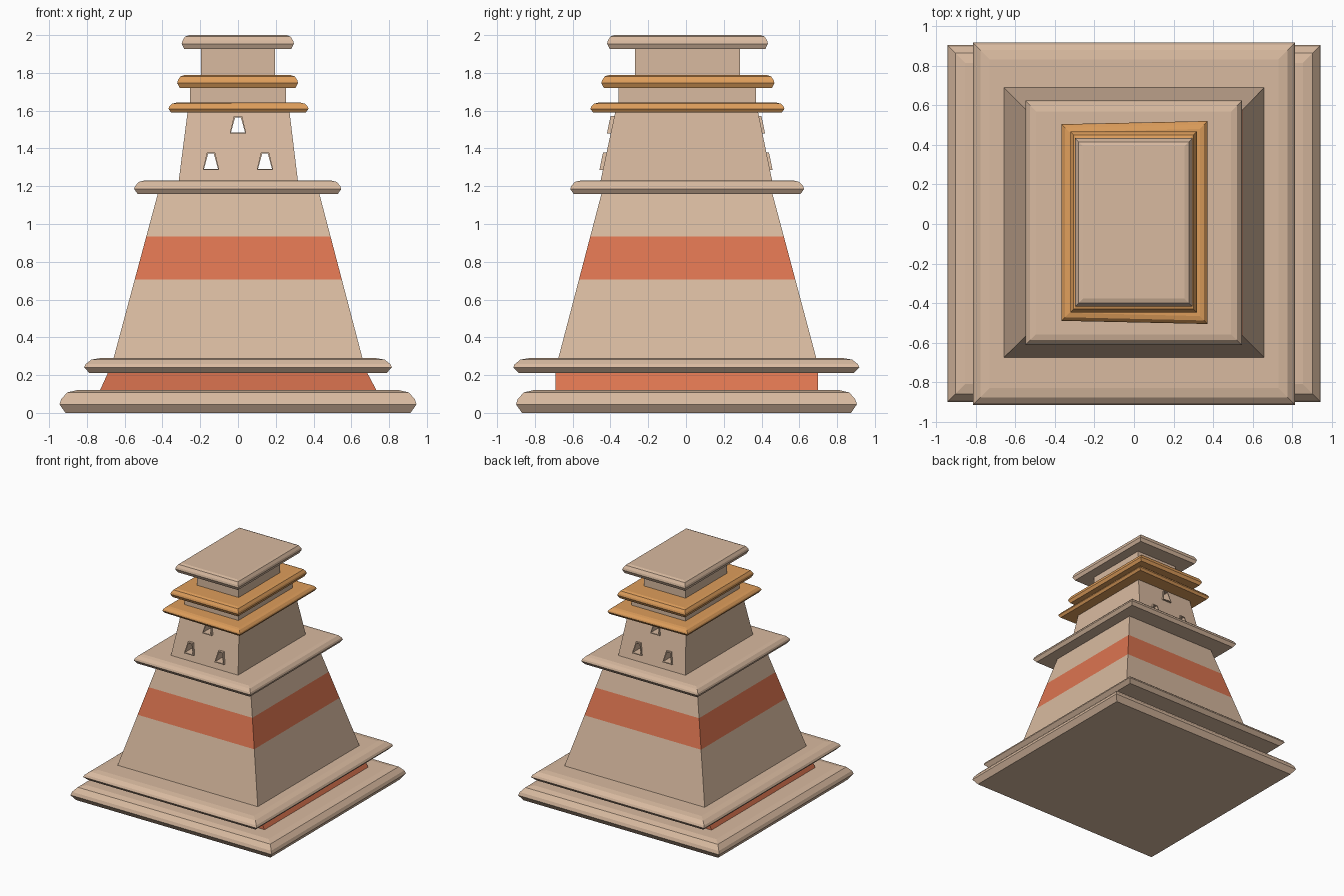
import bpy, bmesh

cube = bpy.data.objects.get("Cube")
if cube:
    bpy.data.objects.remove(cube)


def material(name, rgb):
    m = bpy.data.materials.new(name)
    m.use_nodes = True
    m.diffuse_color = (*rgb, 1)
    m.node_tree.nodes["Principled BSDF"].inputs["Base Color"].default_value = (*rgb, 1)
    return m


TAN = material("sandstone", (0.69, 0.49, 0.35))
RED = material("terracotta", (0.71, 0.175, 0.08))
ORANGE = material("ochre", (0.73, 0.34, 0.105))


def finish(name, bm, mats):
    bmesh.ops.recalc_face_normals(bm, faces=bm.faces)
    me = bpy.data.meshes.new(name)
    bm.to_mesh(me)
    bm.free()
    for m in mats:
        me.materials.append(m)
    ob = bpy.data.objects.new(name, me)
    bpy.context.collection.objects.link(ob)
    return ob


def bridge(bm, a, b):
    n = len(a)
    return [bm.faces.new((a[i], a[(i + 1) % n], b[(i + 1) % n], b[i])) for i in range(n)]


def loft(name, rings, mats, rule=None):
    """Closed solid through stacked rings of corner points."""
    bm = bmesh.new()
    loops = [[bm.verts.new(p) for p in ring] for ring in rings]
    for a, b in zip(loops, loops[1:]):
        bridge(bm, a, b)
    bm.faces.new(loops[0])
    bm.faces.new(loops[-1])
    if rule:
        for f in bm.faces:
            f.material_index = rule(f.calc_center_median())
    return finish(name, bm, mats)


def rect(x0, x1, y0, y1, z, skew=0):
    return [(x0, y0, z), (x1, y0 - skew, z), (x1, y1 + skew, z), (x0, y1, z)]


def slab(name, x0, x1, y0, y1, z0, z1, bevel, mat, skew=0):
    """Cornice plate with a rounded edge."""
    rings = []
    for inset, t in ((0.35, 0), (0, 0.38), (0.1, 0.6), (0.45, 0.9), (1, 1)):
        d = inset * bevel
        rings.append(rect(x0 + d, x1 - d, y0 + d, y1 - d, z0 + t * (z1 - z0), skew))
    return loft(name, rings, [mat])


# Cornice plates, bottom to top
slab("base_slab", -0.945, 0.945, -0.90, 0.905, 0, 0.12, 0.09, TAN)
slab("plinth_cornice", -0.815, 0.815, -0.915, 0.918, 0.21, 0.29, 0.085, TAN)
slab("middle_cornice", -0.55, 0.547, -0.613, 0.625, 1.158, 1.23, 0.055, TAN)
slab("lower_ochre_cornice", -0.368, 0.373, -0.49, 0.505, 1.59, 1.642, 0.04, ORANGE, 0.016)
slab("upper_ochre_cornice", -0.322, 0.318, -0.448, 0.468, 1.72, 1.788, 0.038, ORANGE)
slab("roof_slab", -0.298, 0.296, -0.418, 0.434, 1.926, 2.0, 0.04, TAN)

# Walls between the plates
loft("plinth", [rect(-0.735, 0.738, -0.69, 0.70, 0.11),
                rect(-0.685, 0.68, -0.69, 0.70, 0.22)], [RED])


def body_ring(z):
    t = (z - 0.27) / 0.9
    a, b = (-0.664, 0.664, -0.681, 0.695), (-0.422, 0.428, -0.445, 0.455)
    return rect(*[p + (q - p) * t for p, q in zip(a, b)], z)


loft("main_body", [body_ring(z) for z in (0.27, 0.707, 0.935, 1.17)], [TAN, RED],
     lambda c: int(0.72 < c.z < 0.92))
tower = loft("upper_tower", [rect(-0.315, 0.318, -0.454, 0.458, 1.22),
                             rect(-0.266, 0.272, -0.373, 0.38, 1.60)], [TAN])
loft("lower_neck", [rect(-0.254, 0.254, -0.357, 0.37, 1.635),
                    rect(-0.254, 0.254, -0.357, 0.37, 1.73)], [TAN])
loft("upper_neck", [rect(-0.196, 0.196, -0.27, 0.285, 1.78),
                    rect(-0.196, 0.196, -0.27, 0.285, 1.935)], [TAN])


# Tapered window openings running through the tower, each with a thin frame
def outline(cx, z, grow, side, out):
    h = 0.08
    pts = [(-0.037 - grow, z - grow), (0.037 + grow, z - grow),
           (0.015 + grow, z + h + grow), (-0.015 - grow, z + h + grow)]
    return [(cx + x, side * (0.456 - 0.206 * (pz - 1.22) + out), pz) for x, pz in pts]


for label, cx, z in (("left", 0.143, 1.292), ("right", -0.143, 1.292), ("top", 0, 1.485)):
    cutter = loft(label + "_window_cutter",
                  [outline(cx, z, 0.002, s, 0.1) for s in (-1, 1)], [TAN])
    cutter.hide_render = True
    cutter.hide_viewport = True
    cutter.display_type = 'WIRE'
    cut = tower.modifiers.new(label + "_window", 'BOOLEAN')
    cut.operation = 'DIFFERENCE'
    cut.solver = 'EXACT'
    cut.object = cutter

    bm = bmesh.new()
    loops = [[bm.verts.new(p) for p in outline(cx, z, g, s, 0.016)]
             for g, s in ((0.007, -1), (0.007, 1), (0, 1), (0, -1))]
    for i in range(4):
        bridge(bm, loops[i], loops[(i + 1) % 4])
    finish(label + "_window_frame", bm, [TAN])
